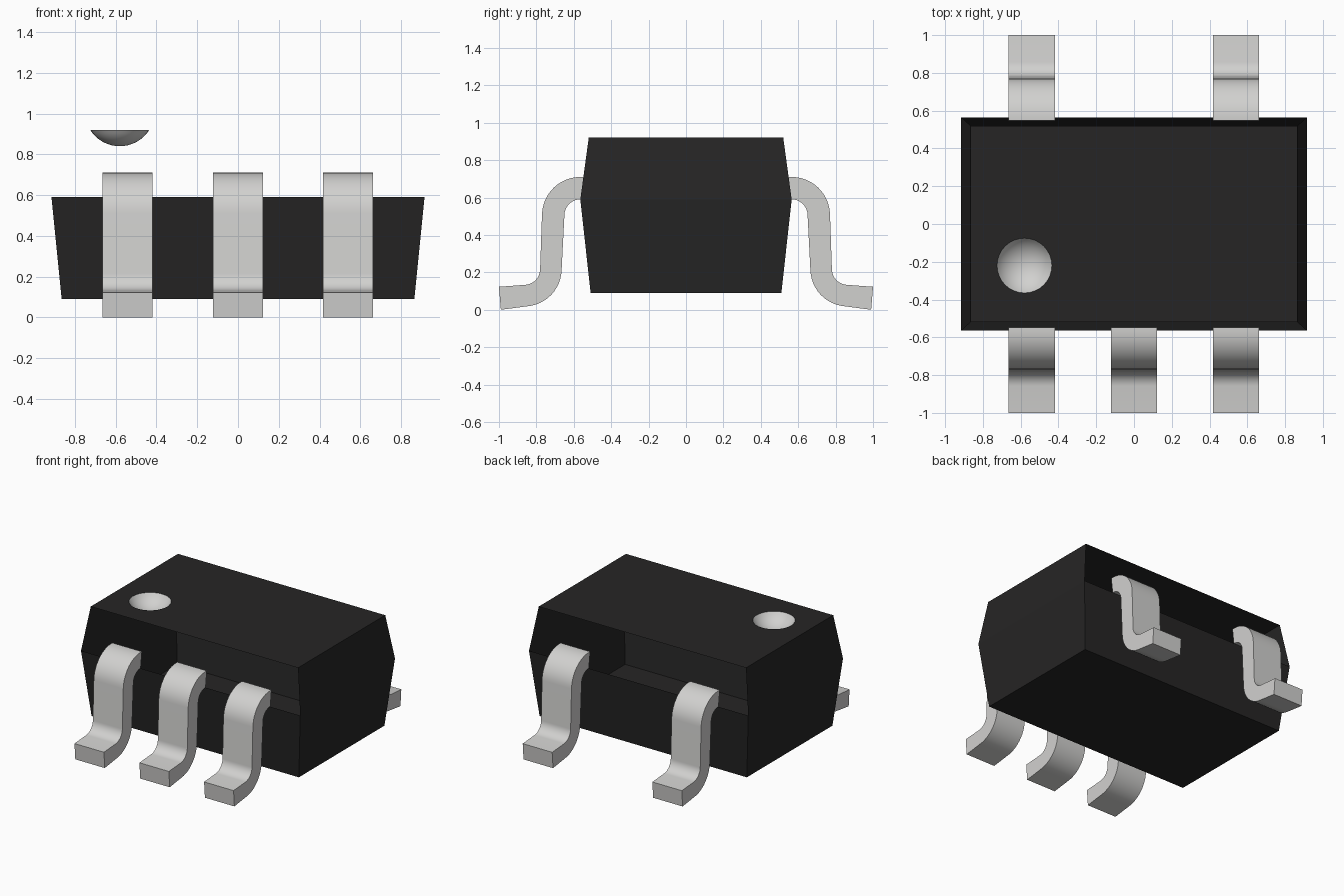
import bpy, bmesh, math
from mathutils import Vector, Matrix

old = bpy.data.objects.get("Cube")
if old:
    bpy.data.objects.remove(old, do_unlink=True)


def material(name, rgb):
    m = bpy.data.materials.new(name)
    m.use_nodes = True
    m.diffuse_color = (*rgb, 1)
    m.node_tree.nodes["Principled BSDF"].inputs["Base Color"].default_value = (*rgb, 1)
    return m


BLACK = material("black plastic", (0.019, 0.0186, 0.0186))
METAL = material("grey metal", (0.64, 0.637, 0.625))


def finish(name, bm, mat, smooth=False):
    me = bpy.data.meshes.new(name)
    bm.to_mesh(me)
    bm.free()
    ob = bpy.data.objects.new(name, me)
    bpy.context.collection.objects.link(ob)
    me.materials.append(mat)
    if smooth:
        bpy.ops.object.select_all(action='DESELECT')
        ob.select_set(True)
        bpy.context.view_layer.objects.active = ob
        bpy.ops.object.shade_smooth_by_angle(angle=math.radians(35))
    return ob


MARK = Vector((-0.58, -0.22, 0.92))   # centre of the orientation dimple
MARK_R, MARK_DEPTH, SEG = 0.145, 0.08, 32


# Body: thin shell, widest at the middle, upper front and back left open
def rectangle(bm, hx, hy, z):
    return [bm.verts.new((sx * hx, sy * hy, z))
            for sx, sy in ((-1, -1), (1, -1), (1, 1), (-1, 1))]


bm = bmesh.new()
bottom = rectangle(bm, 0.865, 0.51, 0.09)
middle = rectangle(bm, 0.915, 0.565, 0.59)
top = rectangle(bm, 0.865, 0.52, 0.92)
bm.faces.new(bottom[::-1])
for i in range(4):
    j = (i + 1) % 4
    bm.faces.new((bottom[i], bottom[j], middle[j], middle[i]))
    if i in (1, 3):                   # only the two ends reach the top
        bm.faces.new((middle[i], middle[j], top[j], top[i]))

# Top face with a round hole for the dimple
hole = [bm.verts.new(MARK + Vector((MARK_R * math.cos(a), MARK_R * math.sin(a), 0)))
        for a in (2 * math.pi * k / SEG for k in range(SEG))]
rim = []
for loop in (top, hole):
    for k in range(len(loop)):
        pair = (loop[k], loop[(k + 1) % len(loop)])
        rim.append(bm.edges.get(pair) or bm.edges.new(pair))
bmesh.ops.triangle_fill(bm, edges=rim, use_beauty=True, normal=(0, 0, 1))
for f in bm.faces:                    # turn every face outwards
    f.normal_update()
    if f.normal.dot(f.calc_center_median() - Vector((0, 0, 0.55))) < 0:
        f.normal_flip()
finish("body", bm, BLACK)

# Dimple: spherical cap sunk below the top, facing upwards
bm = bmesh.new()
R = (MARK_R ** 2 + MARK_DEPTH ** 2) / (2 * MARK_DEPTH)
centre = MARK + Vector((0, 0, R - MARK_DEPTH))
half = math.asin(MARK_R / R)
arc = [bm.verts.new(centre + Vector((R * math.sin(t), 0, -R * math.cos(t))))
       for t in (half * k / 8 for k in range(9))]
edges = [bm.edges.new(p) for p in zip(arc, arc[1:])]
bmesh.ops.spin(bm, geom=arc + edges, cent=MARK, axis=(0, 0, 1),
               angle=2 * math.pi, steps=SEG)
bmesh.ops.remove_doubles(bm, verts=bm.verts, dist=0.0005)
for f in bm.faces:
    f.normal_update()
    if f.normal.z < 0:
        f.normal_flip()
finish("dimple", bm, METAL, True)


# Leads: gull-wing side profile extruded across the width
def bend(cy, cz, r, start, end, n=12):
    return [(cy + r * math.cos(a), cz + r * math.sin(a))
            for a in (math.radians(start + (end - start) * k / n) for k in range(n + 1))]


shoulder, ankle = (0.565, 0.505), (0.865, 0.218)
outer = [(0.548, 0.71)] + bend(*shoulder, 0.205, 90, 2) + bend(*ankle, 0.085, 182, 265)
inner = [(0.563, 0.59)] + bend(*shoulder, 0.085, 85, 2) + bend(*ankle, 0.2, 182, 265)
PROFILE = outer + [(1.0, 0.123), (0.99, 0.0)] + inner[::-1]
WIDTH = 0.246


def lead(name, x, side):
    bm = bmesh.new()
    face = bm.faces.new([bm.verts.new((x - WIDTH / 2, side * y, z)) for y, z in PROFILE])
    ext = bmesh.ops.extrude_face_region(bm, geom=[face], use_keep_orig=True)
    moved = [g for g in ext["geom"] if isinstance(g, bmesh.types.BMVert)]
    bmesh.ops.translate(bm, verts=moved, vec=(WIDTH, 0, 0))
    bmesh.ops.recalc_face_normals(bm, faces=bm.faces)
    finish(name, bm, METAL, True)


for label, x in (("right", -0.542), ("middle", 0.0), ("left", 0.54)):
    lead("front_lead_" + label, x, -1)
    if label != "middle":
        lead("back_lead_" + label, x, 1)
